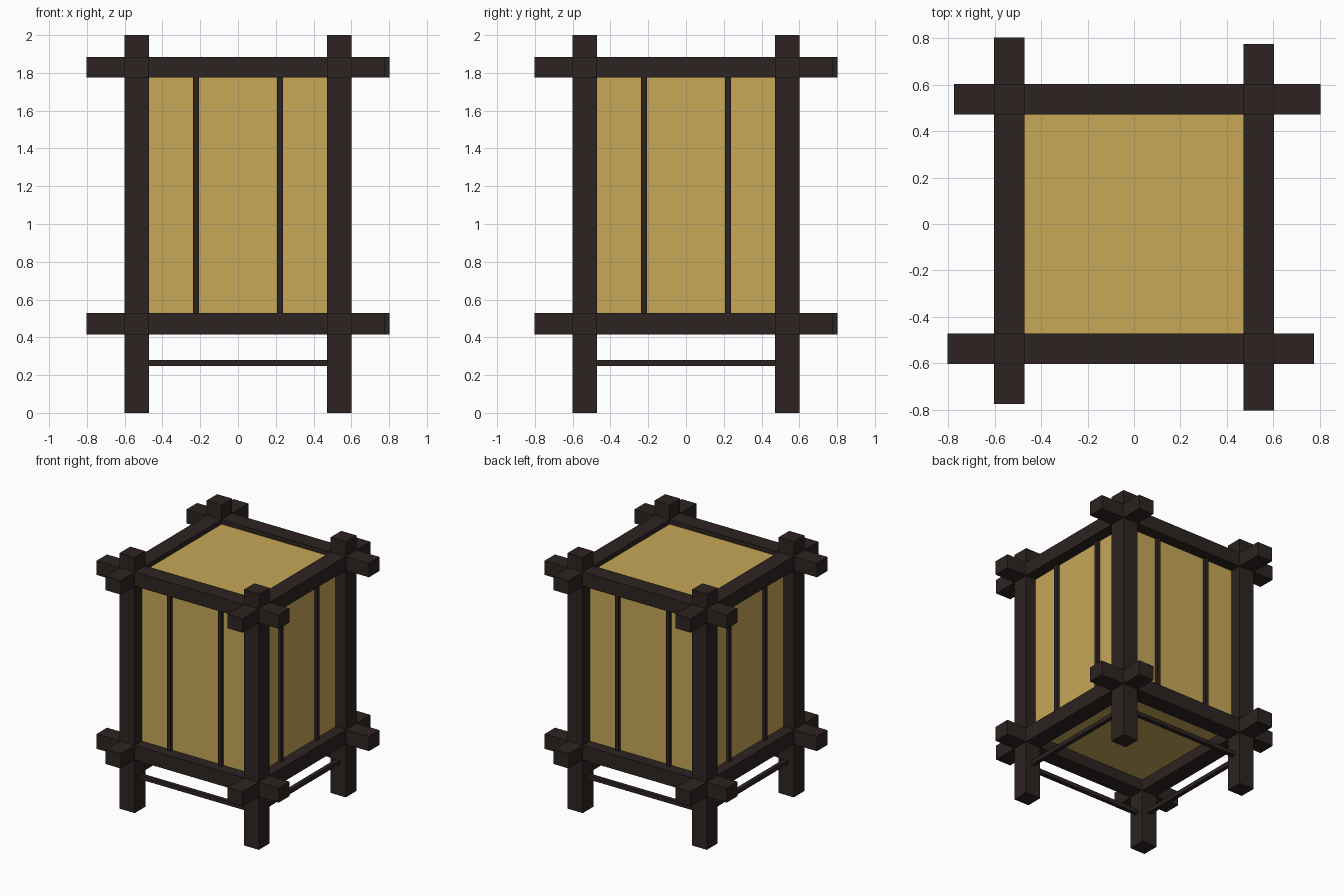
import bpy
from math import pi
from mathutils import Matrix, Vector

cube = bpy.data.objects.get("Cube")
if cube:
    bpy.data.objects.remove(cube, do_unlink=True)


def make_material(name, color):
    mat = bpy.data.materials.new(name)
    mat.use_nodes = True
    mat.diffuse_color = color
    mat.node_tree.nodes["Principled BSDF"].inputs["Base Color"].default_value = color
    return mat


DARK_WOOD = make_material("dark_wood", (0.026, 0.017, 0.016, 1))
PAPER = make_material("warm_paper", (0.571, 0.392, 0.098, 1))


def box(name, low, high, mat, turn=0):
    """Box between two corners, turned about z by quarter turns."""
    low, high = Vector(low), Vector(high)
    bpy.ops.mesh.primitive_cube_add(size=1)
    obj = bpy.context.object
    obj.name = name
    obj.data.transform(Matrix.Rotation(turn * pi / 2, 4, "Z")
                       @ Matrix.Translation((low + high) / 2)
                       @ Matrix.Diagonal((*(high - low), 1)))
    obj.data.materials.append(mat)
    return obj


INNER, OUTER = 0.472, 0.602      # post and beam thickness range
PANEL, SLAT = 0.515, 0.54        # paper face and slat face distances

# Paper shade
box("paper_shade", (-PANEL, -PANEL, 0.5), (PANEL, PANEL, 1.85), PAPER)

# Each side is the front side turned by a quarter
for turn, side in enumerate(("front", "left", "back", "right")):
    box(f"{side}_post", (INNER, -OUTER, 0), (OUTER, -INNER, 2), DARK_WOOD, turn)
    # Beams overhang slightly further at one end
    for level, bottom, top in (("lower", 0.415, 0.53), ("upper", 1.775, 1.885)):
        box(f"{side}_{level}_beam", (-0.803, -OUTER, bottom),
            (0.775, -INNER, top), DARK_WOOD, turn)
    # Thin upright slats over the paper
    for number, x in enumerate((-0.222, 0.222), 1):
        box(f"{side}_slat_{number}", (x - 0.015, -SLAT, 0.47),
            (x + 0.015, -0.5, 1.83), DARK_WOOD, turn)
    # Low rail between the legs
    box(f"{side}_rail", (-0.48, -0.552, 0.248), (0.48, -0.52, 0.28), DARK_WOOD, turn)
